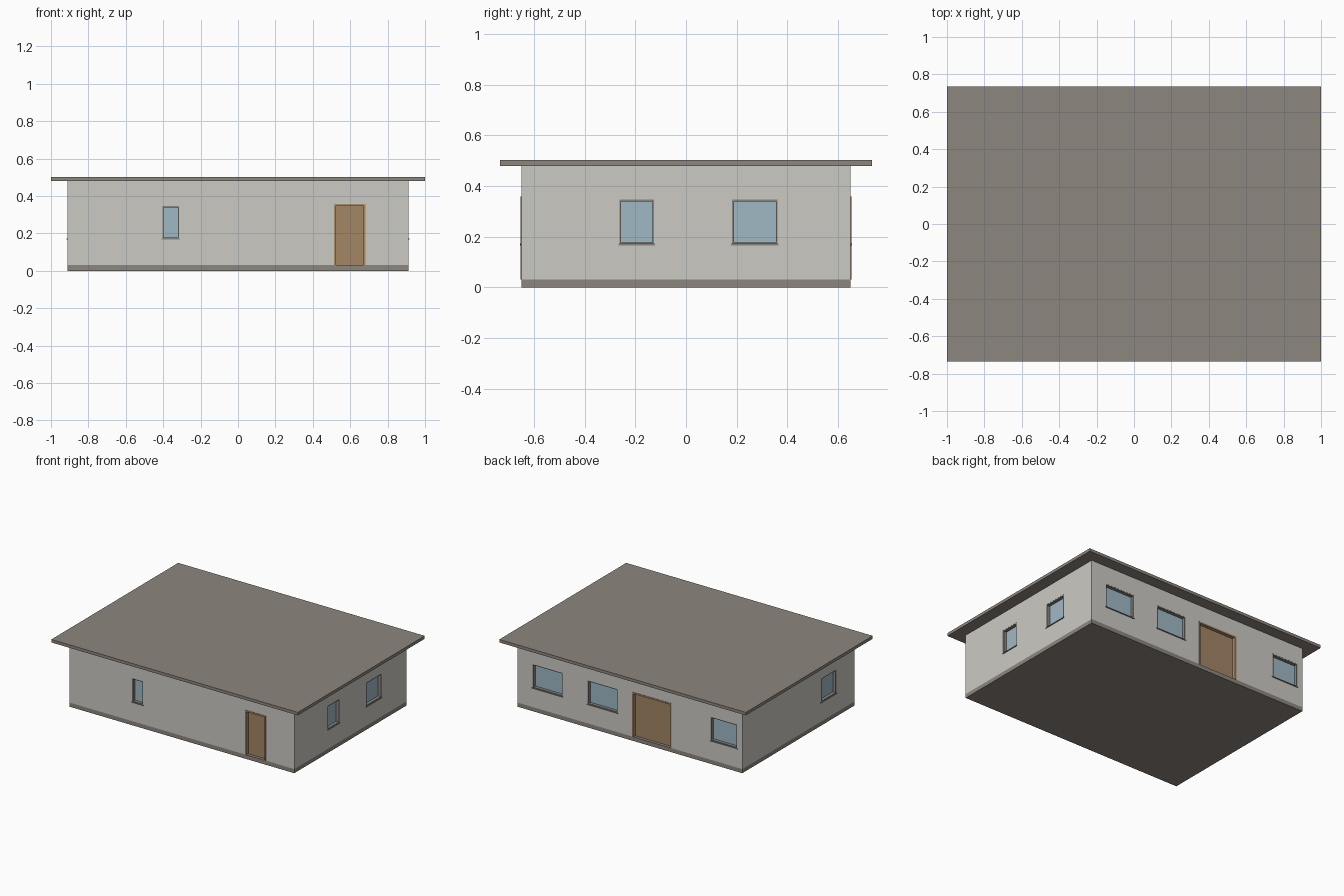
import bpy, bmesh

if "Cube" in bpy.data.objects:
    bpy.data.objects.remove(bpy.data.objects["Cube"])

WX, WY = 0.912, 0.65            # wall half sizes
Z0, Z1, ZT = 0.03, 0.48, 0.502  # plinth top, wall top, roof top
REC = 0.03                      # depth of the openings


def material(name, rgb):
    m = bpy.data.materials.new(name)
    m.diffuse_color = (*rgb, 1)
    m.use_nodes = True
    m.node_tree.nodes["Principled BSDF"].inputs["Base Color"].default_value = m.diffuse_color
    return m


WALL = material("wall_plaster", (0.60, 0.59, 0.55))
STONE = material("roof_brown_grey", (0.27, 0.24, 0.21))
TRIM = material("window_trim", (0.25, 0.24, 0.22))
GLASS = material("pale_blue_glass", (0.35, 0.48, 0.56))
DOOR = material("door_wood", (0.37, 0.24, 0.13))
JAMB = material("door_frame_wood", (0.41, 0.27, 0.15))


def boxes(name, spans, mat):
    """One object from a list of boxes, each given by two corners."""
    bm = bmesh.new()
    for a, b in spans:
        r = bmesh.ops.create_cube(bm, size=1)
        for v in r["verts"]:
            for i in range(3):
                v.co[i] = (a[i] + b[i]) / 2 + v.co[i] * abs(b[i] - a[i])
    me = bpy.data.meshes.new(name)
    bm.to_mesh(me)
    bm.free()
    me.materials.append(mat)
    ob = bpy.data.objects.new(name, me)
    bpy.context.collection.objects.link(ob)
    return ob


def on_wall(side, u0, u1, d0, d1, z0, z1):
    """Box on a wall: u along the wall, d inward from its face."""
    if side in ("front", "back"):
        s = -1 if side == "front" else 1
        return ((u0, s * (WY - d0), z0), (u1, s * (WY - d1), z1))
    s = -1 if side == "left" else 1
    return ((s * (WX - d0), u0, z0), (s * (WX - d1), u1, z1))


def surround(side, u0, u1, z0, z1, w, d0, d1, bottom):
    parts = [on_wall(side, u0, u0 + w, d0, d1, z0, z1),
             on_wall(side, u1 - w, u1, d0, d1, z0, z1),
             on_wall(side, u0 + w, u1 - w, d0, d1, z1 - w, z1)]
    if bottom:
        parts.append(on_wall(side, u0 + w, u1 - w, d0, d1, z0, z0 + w))
    return parts


windows = [("front", -0.404, -0.315), ("right", -0.263, -0.126),
           ("right", 0.182, 0.362), ("left", -0.44, -0.26),
           ("back", 0.545, 0.79), ("back", 0.10, 0.345),
           ("back", -0.87, -0.655)]
doors = [("front", 0.513, 0.682), ("back", -0.338, -0.018)]
WZ0, WZ1, DZ1 = 0.17, 0.346, 0.358

# Main masses
boxes("plinth", [((-WX, -WY, 0), (WX, WY, Z0))], STONE)
walls = boxes("walls", [((-WX, -WY, Z0), (WX, WY, Z1))], WALL)
boxes("roof_slab", [((-1, -0.735, Z1), (1, 0.735, ZT))], STONE)

# Recesses for windows and doors cut into the walls
cuts = [on_wall(s, a, b, -0.05, REC, WZ0, WZ1) for s, a, b in windows]
cuts += [on_wall(s, a, b, -0.05, REC, Z0 - 0.05, DZ1) for s, a, b in doors]
cutter = boxes("opening_cutter", cuts, WALL)
cutter.hide_render = True
mod = walls.modifiers.new("openings", "BOOLEAN")
mod.operation = "DIFFERENCE"
mod.solver = "EXACT"
mod.object = cutter
bpy.context.view_layer.objects.active = walls
bpy.ops.object.modifier_apply(modifier=mod.name)
bpy.data.objects.remove(cutter)

# Windows: trim, glass and thin projecting sill
for i, (s, a, b) in enumerate(windows, 1):
    boxes(f"window_trim_{i}", surround(s, a, b, WZ0, WZ1, 0.007, 0.001, REC, True), TRIM)
    boxes(f"window_glass_{i}", [on_wall(s, a + 0.007, b - 0.007, REC - 0.006, REC,
                                        WZ0 + 0.007, WZ1 - 0.007)], GLASS)
    boxes(f"window_sill_{i}", [on_wall(s, a - 0.004, b + 0.004, -0.005, 0.01,
                                       WZ0 - 0.004, WZ0 + 0.002)], TRIM)

# Doors: frame standing slightly proud, leaf set back
for i, (s, a, b) in enumerate(doors, 1):
    boxes(f"door_frame_{i}", surround(s, a, b, Z0, DZ1, 0.011, -0.003, REC, False), JAMB)
    boxes(f"door_leaf_{i}", [on_wall(s, a + 0.011, b - 0.011, REC - 0.008, REC,
                                     Z0, DZ1 - 0.011)], DOOR)
